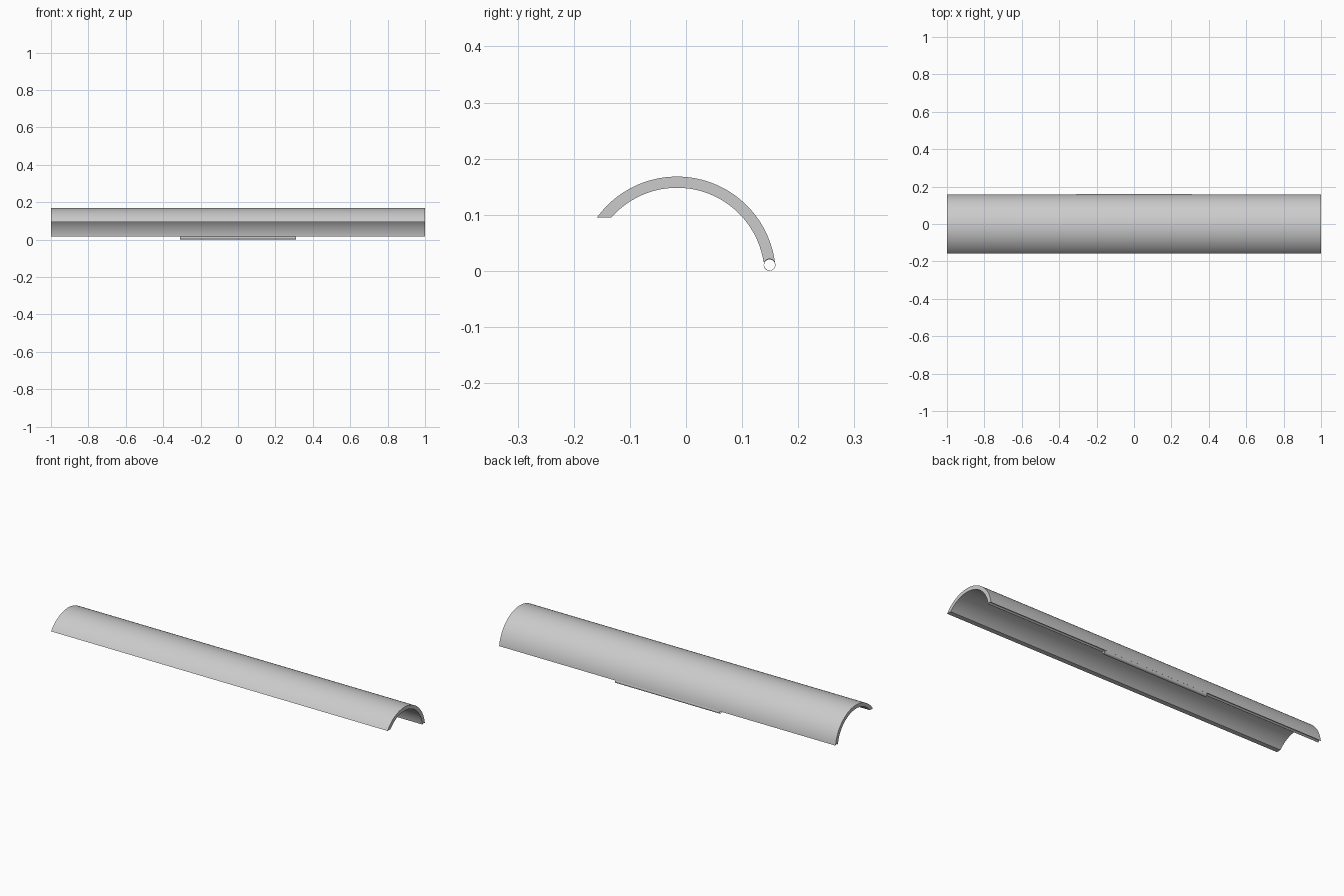
import bpy, bmesh
from math import sin, cos, asin, radians, sqrt

cube = bpy.data.objects.get("Cube")
if cube:
    bpy.data.objects.remove(cube)

grey = bpy.data.materials.new("light_grey")
grey.use_nodes = True
grey.diffuse_color = (0.6, 0.6, 0.6, 1)
grey.node_tree.nodes["Principled BSDF"].inputs["Base Color"].default_value = (0.6, 0.6, 0.6, 1)


def arc(cy, cz, r, start, end, steps):
    """Points on a circle in the y-z plane."""
    angles = [start + (end - start) * i / steps for i in range(steps + 1)]
    return [(cy + r * cos(a), cz + r * sin(a)) for a in angles]


def finish(name, bm):
    bmesh.ops.recalc_face_normals(bm, faces=bm.faces)
    mesh = bpy.data.meshes.new(name)
    bm.to_mesh(mesh)
    bm.free()
    obj = bpy.data.objects.new(name, mesh)
    bpy.context.collection.objects.link(obj)
    mesh.materials.append(grey)
    bpy.ops.object.select_all(action='DESELECT')
    obj.select_set(True)
    bpy.context.view_layer.objects.active = obj
    bpy.ops.object.shade_smooth_by_angle(angle=radians(30))
    return obj


def extrude_loops(name, loops, half_length, closed_ends):
    """Sweep closed y-z loops along x; two loops make a hollow wall."""
    bm = bmesh.new()
    ends = [[[bm.verts.new((x, y, z)) for y, z in loop] for loop in loops]
            for x in (-half_length, half_length)]
    for a, b in zip(*ends):
        for i in range(len(a)):
            j = (i + 1) % len(a)
            bm.faces.new((a[i], a[j], b[j], b[i]))
    for end in ends:
        if closed_ends:
            bm.faces.new(end[0])
        else:
            outer, inner = end
            for i in range(len(outer)):
                j = (i + 1) % len(outer)
                bm.faces.new((outer[i], outer[j], inner[j], inner[i]))
    return finish(name, bm)


# Curved cover: level cut at the front, hollowed rear edge for the hinge
cy, cz, outer_r, inner_r = -0.016, -0.008, 0.176, 0.156
hinge_y, hinge_z, hinge_r = 0.149, 0.0105, 0.0105
front_z = 0.095
rear_z = hinge_z + hinge_r / 2


def shell_arc(r):
    start = asin((rear_z - cz) / r)
    end = radians(180) - asin((front_z - cz) / r)
    return arc(cy, cz, r, start, end, 64)


notch = arc(hinge_y, hinge_z, hinge_r, radians(150), radians(30), 12)
profile = shell_arc(outer_r) + shell_arc(inner_r)[::-1] + notch
extrude_loops("curved_cover", [profile], 1.0, True)

# Thin open hinge sleeve along the middle of the rear edge
sleeve = [arc(hinge_y, hinge_z, r, 0, radians(360), 32)[:-1]
          for r in (hinge_r, hinge_r - 0.0008)]
extrude_loops("hinge_sleeve", sleeve, 0.31, False)
